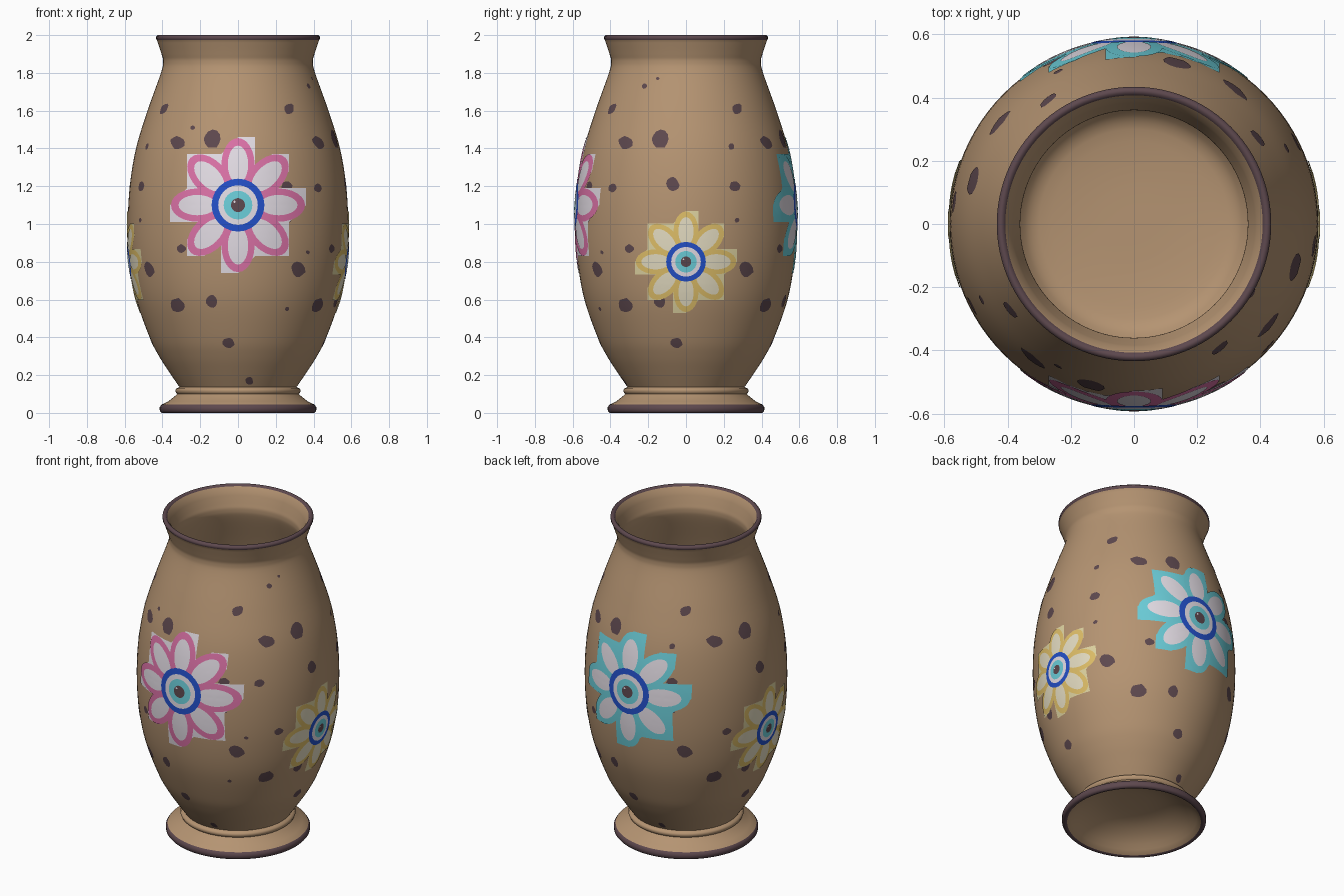
import bpy, bmesh, math, random
from mathutils import Matrix, Vector

random.seed(4)
cube = bpy.data.objects.get("Cube")
if cube:
    bpy.data.objects.remove(cube)


def material(name, r, g, b):
    mat = bpy.data.materials.new(name)
    mat.use_nodes = True
    mat.diffuse_color = (r, g, b, 1)
    shader = mat.node_tree.nodes["Principled BSDF"]
    shader.inputs["Base Color"].default_value = (r, g, b, 1)
    shader.inputs["Roughness"].default_value = 0.7
    return mat


CLAY = material("tan clay", .46, .295, .168)
PLUM = material("dark plum", .11, .065, .076)
WHITE = material("soft white", .78, .73, .79)
PINK = material("rose pink", .72, .17, .39)
CYAN = material("turquoise", .15, .62, .7)
BLUE = material("deep blue", .017, .08, .58)
YELLOW = material("golden yellow", .74, .52, .14)
KHAKI = material("pale yellow", .74, .66, .36)
CREAM = material("light cream", .78, .72, .54)


def finish(name, bm, materials):
    mesh = bpy.data.meshes.new(name)
    bm.to_mesh(mesh)
    bm.free()
    for mat in materials:
        mesh.materials.append(mat)
    obj = bpy.data.objects.new(name, mesh)
    bpy.context.collection.objects.link(obj)
    bpy.ops.object.select_all(action='DESELECT')
    obj.select_set(True)
    bpy.context.view_layer.objects.active = obj
    bpy.ops.object.shade_smooth_by_angle(angle=math.radians(60))


def smooth_curve(points, steps):
    """Catmull-Rom curve through (radius, height) points."""
    pts = [Vector(p) for p in points]
    pts = [2 * pts[0] - pts[1]] + pts + [2 * pts[-1] - pts[-2]]
    out = []
    for a, b, c, d in zip(pts, pts[1:], pts[2:], pts[3:]):
        for i in range(steps):
            t = i / steps
            out.append(b + (c - a) * t / 2 + (2 * a - 5 * b + 4 * c - d) * t * t / 2
                       + (3 * b - a - 3 * c + d) * t ** 3 / 2)
    return out + [pts[-2]]


# Vase: foot, body, lip, inner wall and hollow underside in one turned profile
body = smooth_curve([(.31, .137), (.36, .21), (.418, .3), (.468, .4), (.538, .6), (.573, .8),
                     (.583, 1), (.573, 1.2), (.54, 1.4), (.479, 1.6), (.408, 1.8),
                     (.396, 1.86), (.405, 1.9), (.43, 1.975)], 5)
foot = smooth_curve([(0, .14), (.12, .135), (.22, .115), (.31, .07), (.385, .004)], 3) + [
    (.395, 0), (.405, 0), (.414, .01), (.415, .03), (.405, .044), (.37, .06), (.335, .088),
    (.322, .1), (.328, .106), (.332, .117), (.328, .128), (.318, .133)]
lip = [(.434, 1.98), (.434, 1.992), (.425, 2), (.415, 2), (.407, 1.99)]
inside = [(p.x - .036, p.y) for p in reversed(body) if .27 < p.y < 1.965]
floor = smooth_curve([(.345, .245), (.3, .222), (.16, .207), (0, .205)], 3)
profile = foot + body + lip + inside + floor

bm = bmesh.new()
verts = [bm.verts.new((r, 0, z)) for r, z in profile]
edges = [bm.edges.new(pair) for pair in zip(verts, verts[1:])]
bmesh.ops.spin(bm, geom=verts + edges, cent=(0, 0, 0), axis=(0, 0, 1),
               angle=math.tau, steps=96, use_duplicate=False)
bmesh.ops.remove_doubles(bm, verts=bm.verts, dist=.0005)
bmesh.ops.recalc_face_normals(bm, faces=bm.faces)
for face in bm.faces:
    c = face.calc_center_median()
    radius = math.hypot(c.x, c.y)
    face.material_index = int(c.z > 1.976 or (c.z < .04 and radius > .385))
finish("vase", bm, [CLAY, PLUM])


def body_radius(z):
    for a, b in zip(body, body[1:]):
        if a.y <= z <= b.y:
            return a.x + (b.x - a.x) * (z - a.y) / (b.y - a.y)
    return body[0].x


def patch(bm, outline, centre, height, turn, lift, index, rings=4):
    """Thin painted plate: concentric rings of an outline, laid on the body."""
    def place(u, v):
        r = body_radius(height + v) + lift
        point = Vector((u, -math.sqrt(r * r - u * u), height + v))
        return bm.verts.new(Matrix.Rotation(turn, 3, 'Z') @ point)

    cu, cv = centre
    hub, n = place(cu, cv), len(outline)
    inner = None
    for k in range(1, rings + 1):
        f = k / rings
        ring = [place(cu + (u - cu) * f, cv + (v - cv) * f) for u, v in outline]
        for i in range(n):
            j = (i + 1) % n
            corners = [inner[i], ring[i], ring[j], inner[j]] if inner else [hub, ring[i], ring[j]]
            bm.faces.new(corners).material_index = index
        inner = ring


def ellipse(cu, cv, a, b, tilt=0, sides=24, wobble=0):
    out = []
    for i in range(sides):
        t = math.tau * i / sides
        k = 1 + random.uniform(-wobble, wobble)
        x, y = a * k * math.cos(t), b * k * math.sin(t)
        out.append((cu + x * math.cos(tilt) - y * math.sin(tilt),
                    cv + x * math.sin(tilt) + y * math.cos(tilt)))
    return out


# Pinwheel outline of the flower plates, half of it repeated by a half turn
half = [(0, 4), (1, 4), (1, 2), (2, 3), (3, 3), (3, 2), (2, 1), (4, 1),
        (4, 0), (3, -1), (3, -3), (1, -3)]
corners = (half + [(-u, -v) for u, v in half])[::-1]


def flower(name, turn, height, size, backing, border, heart):
    bm = bmesh.new()
    cell = .09 * size
    outline = []
    for (a, b), (c, d) in zip(corners, corners[1:] + corners[:1]):
        for i in range(3):
            outline.append((cell * (a + (c - a) * i / 3), cell * (b + (d - b) * i / 3)))
    patch(bm, outline, (0, 0), height, turn, .003, 0, 6)
    # Petals with a coloured border
    for k in range(8):
        tilt = k * math.tau / 8
        cu, cv = .215 * size * math.cos(tilt), .215 * size * math.sin(tilt)
        for a, b, lift, index in ((.14, .088, .0045, 1), (.1, .054, .006, 2)):
            patch(bm, ellipse(cu, cv, a * size, b * size, tilt), (cu, cv),
                  height, turn, lift, index)
    # Concentric eye
    for layer, radius in enumerate((.14, .105, .076, .037)):
        patch(bm, ellipse(0, 0, radius * size, radius * size), (0, 0),
              height, turn, .0075 + layer * .001, 3 + layer, 3)
    glint = .018 * size
    patch(bm, ellipse(-glint, glint, glint / 3, glint / 3), (-glint, glint),
          height, turn, .0115, 4, 1)
    finish(name, bm, [backing, border, heart, BLUE, WHITE, CYAN, PLUM])


quarter = math.pi / 2
flower("front_flower", 0, 1.1, 1, WHITE, PINK, WHITE)
flower("left_flower", quarter, .8, .75, KHAKI, YELLOW, CREAM)
flower("back_flower", 2 * quarter, 1.1, 1, CYAN, CYAN, WHITE)
flower("right_flower", -quarter, .8, .75, KHAKI, YELLOW, CREAM)

# Irregular speckles: large ones on each quarter, small ones on some quarters
every, front, left, ends = range(4), [0], [1], [0, 2]
speckles = [(.27, 1.61, .027, every), (-.32, 1.43, .036, every), (-.135, 1.45, .046, every),
            (-.07, 1.21, .036, every), (.26, 1.2, .028, every), (.27, 1.02, .012, every),
            (.32, .76, .038, every), (-.3, .87, .023, every), (-.32, .57, .037, every),
            (-.14, .59, .033, every), (-.05, .37, .029, every), (.24, 1.41, .016, [1, 2, 3]),
            (-.22, 1.73, .014, left), (-.15, 1.77, .009, left), (-.39, 1.19, .022, left),
            (-.24, 1.51, .012, front), (.37, .85, .01, front), (.26, .55, .011, front),
            (.06, .17, .02, ends)]
bm = bmesh.new()
for u, z, r, quarters in speckles:
    shape = ellipse(u, 0, r * 1.05, r * .95, random.uniform(0, math.pi), 12, .1)
    for k in quarters:
        patch(bm, shape, (u, 0), z, k * quarter, .0015, 0, 2)
finish("speckles", bm, [PLUM])
